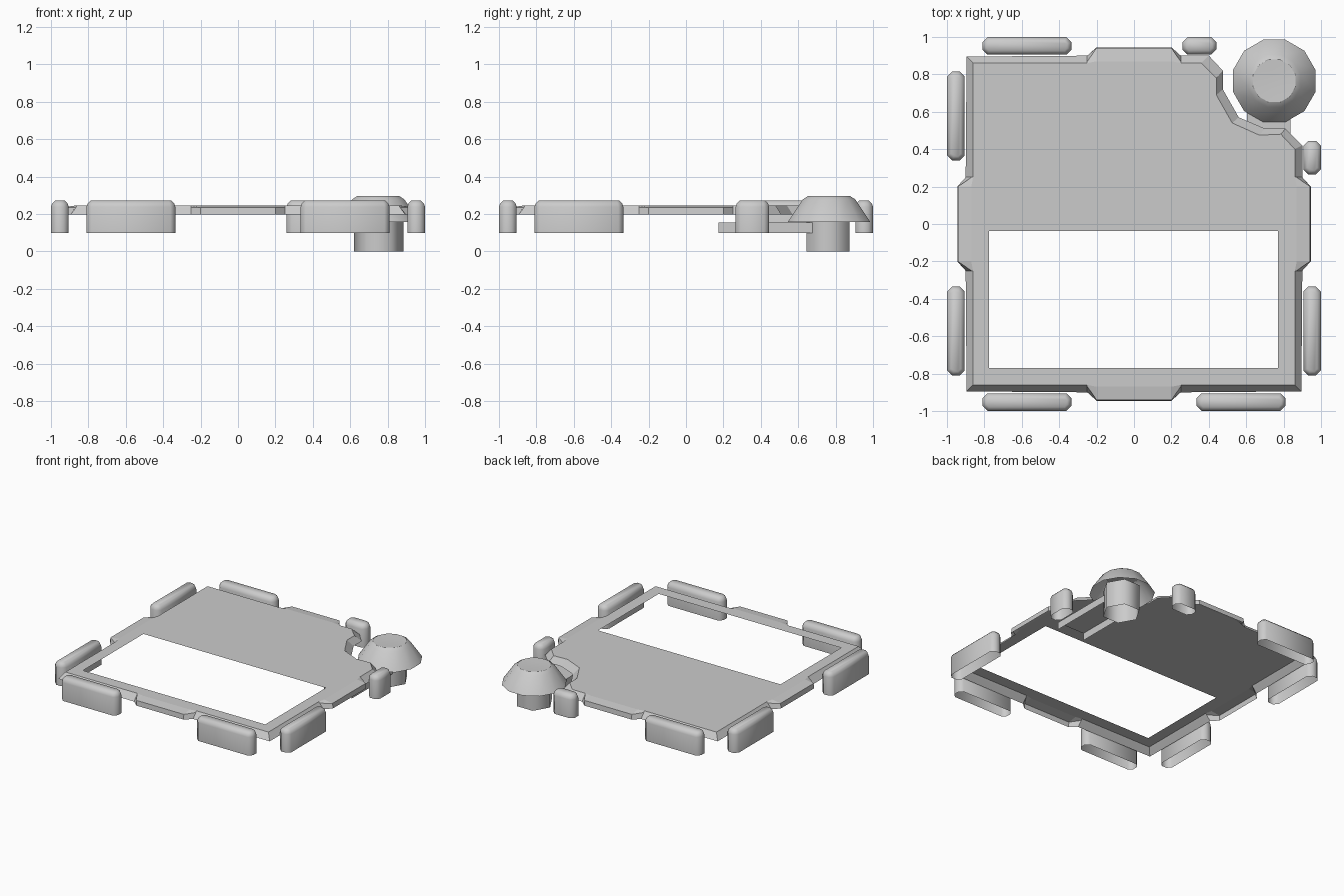
import bpy, bmesh
from math import sin, cos, pi, radians

if "Cube" in bpy.data.objects:
    bpy.data.objects.remove(bpy.data.objects["Cube"])


def finish(bm, name, smooth=None):
    bmesh.ops.recalc_face_normals(bm, faces=bm.faces)
    # open shells: make the upward-facing tops point up
    if sum(f.normal.z * f.calc_area() for f in bm.faces) < 0:
        bmesh.ops.reverse_faces(bm, faces=bm.faces)
    me = bpy.data.meshes.new(name)
    bm.to_mesh(me)
    bm.free()
    ob = bpy.data.objects.new(name, me)
    bpy.context.collection.objects.link(ob)
    if smooth:
        bpy.ops.object.select_all(action='DESELECT')
        ob.select_set(True)
        bpy.context.view_layer.objects.active = ob
        bpy.ops.object.shade_smooth_by_angle(angle=radians(smooth))
    return ob


def loft(bm, rings, cap=True):
    """Skin closed rings of equal length; optionally close the last one."""
    vs = [[bm.verts.new(p) for p in r] for r in rings]
    n = len(vs[0])
    for a, b in zip(vs, vs[1:]):
        for i in range(n):
            j = (i + 1) % n
            bm.faces.new((a[i], a[j], b[j], b[i]))
    if cap:
        bm.faces.new(vs[-1])
    return vs


# Deck plate: thin shell with sloped skirt, bulged sides, corner notch and opening
TOP, EDGE = 0.245, 0.197
side = [(-.25, .86, .9), (-.2, .87, .945), (.2, .87, .945), (.25, .86, .9)]
notch = [((.36, .86), (.40, .90)), ((.44, .78), (.475, .82)), ((.44, .69), (.475, .72)),
         ((.525, .54), (.56, .57)), ((.67, .475), (.70, .51)), ((.785, .48), (.81, .51)),
         ((.86, .40), (.90, .42))]
inner, mid, outer = [], [], []


def add(pi_, po, t=0.2):
    inner.append((*pi_, TOP))
    mid.append((pi_[0] + (po[0] - pi_[0]) * t, pi_[1] + (po[1] - pi_[1]) * t, TOP - .01))
    outer.append((*po, EDGE))


for k in range(4):
    c, s = (1, 0, -1, 0)[k], (0, -1, 0, 1)[k]
    rot = lambda u, v: (c * u - s * v, s * u + c * v)
    for u, vi, vo in side:
        add(rot(u, vi), rot(u, vo), 0.95 if vo > .92 else 0.2)
    if k == 0:
        for a, b in notch:
            add(a, b)
    else:
        add(rot(.86, .86), rot(.895, .895))

bm = bmesh.new()
rings = loft(bm, [outer, mid, inner], cap=False)
hole = [bm.verts.new((x, y, TOP)) for x, y in
        ((-.775, -.77), (.77, -.77), (.77, -.037), (-.775, -.037))]
edges = [bm.edges.new((hole[i], hole[(i + 1) % 4])) for i in range(4)]
top = rings[-1]
edges += [bm.edges.get((top[i], top[i - 1])) for i in range(len(top))]
bmesh.ops.triangle_fill(bm, edges=edges, use_beauty=True, normal=(0, 0, 1))
finish(bm, "deck_plate")


# Bumpers: open-bottomed pads with chamfered corners and rounded tops
def bumper(name, x0, x1, y0, y1):
    def ring(d, z, c):
        a, b, e, f = x0 + d, x1 - d, y0 + d, y1 - d
        return [(a + c, e, z), (b - c, e, z), (b, e + c, z), (b, f - c, z),
                (b - c, f, z), (a + c, f, z), (a, f - c, z), (a, e + c, z)]
    bm = bmesh.new()
    loft(bm, [ring(0, .098, .027), ring(0, .238, .027), ring(.006, .256, .024),
              ring(.021, .271, .015)])
    finish(bm, name, 50)


LO, HI = .905, 1.0
for sgn, tag in ((-1, "left"), (1, "right")):
    a, b = sorted((sgn * .335, sgn * .81))
    bumper("front_bumper_" + tag, a, b, -HI, -LO)
    c, d = sorted((sgn * LO, sgn * HI))
    bumper(tag + "_bumper_front", c, d, -.81, -.335)
bumper("back_bumper_left", -.81, -.335, LO, HI)
bumper("left_bumper_back", -HI, -LO, .34, .815)
bumper("back_bumper_small", .26, .44, LO, HI)
bumper("right_bumper_small", LO, HI, .265, .445)


# Corner knob: twelve-sided cap on a hexagonal stem
def circle(x, y, r, z, n, off=0.0):
    return [(x + r * cos(2 * pi * i / n + off), y + r * sin(2 * pi * i / n + off), z)
            for i in range(n)]


bm = bmesh.new()
loft(bm, [circle(.75, .765, r, z, 12, pi / 12) for r, z in
          ((.228, .157), (.145, .278), (.118, .295), (.05, .292))])
finish(bm, "knob_cap", 28)

bm = bmesh.new()
loft(bm, [circle(.752, .76, .133, z, 6) for z in (0, .2)])
finish(bm, "knob_stem", 65)

# Support arm: inverted channel running from the stem under the deck
bm = bmesh.new()
prof = [(.605, .098), (.605, .154), (.837, .154), (.837, .098)]
near = [bm.verts.new((x, .175, z)) for x, z in prof]
far = [bm.verts.new((x, .68, z)) for x, z in prof]
for i in range(3):
    bm.faces.new((near[i], near[i + 1], far[i + 1], far[i]))
finish(bm, "support_arm")
